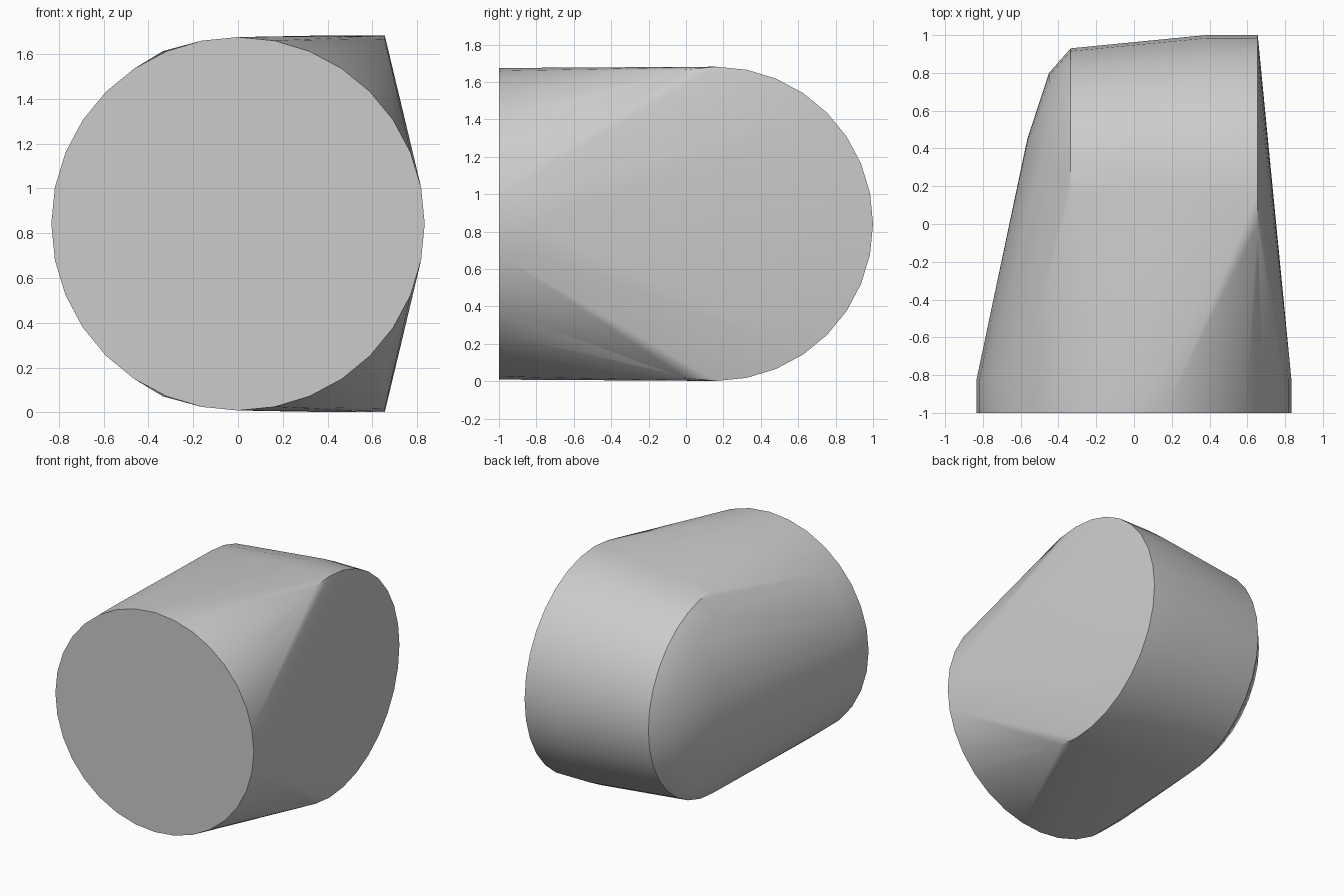
import bpy
import bmesh
from math import sin, cos, pi, radians

if "Cube" in bpy.data.objects:
    bpy.data.objects.remove(bpy.data.objects["Cube"], do_unlink=True)

SIDES = 32
MID_Z = 0.842   # height of both axes
HUB_Y = 0.16    # depth of the sideways axis


def ring(bm, radius, place):
    """Add one circle of points, placed by a function of its two offsets."""
    for i in range(SIDES):
        a = 2 * pi * i / SIDES
        bm.verts.new(place(radius * cos(a), radius * sin(a)))


bm = bmesh.new()

# Short round drum at the front, along y
for y in (-1.0, -0.82):
    ring(bm, 0.833, lambda u, v: (u, y, MID_Z + v))

# Sideways drum along x, with a stepped dome on its -x end
for x, r in ((0.655, 0.84), (0.38, 0.84), (-0.335, 0.77), (-0.45, 0.64), (-0.565, 0.29)):
    ring(bm, r, lambda u, v: (x, HUB_Y + u, MID_Z + v))

# Wrap both drums in one convex skin
hull = bmesh.ops.convex_hull(bm, input=bm.verts[:])
spare = {g for g in hull["geom_interior"] + hull["geom_unused"]
         if isinstance(g, bmesh.types.BMVert)}
bmesh.ops.delete(bm, geom=list(spare), context="VERTS")
bmesh.ops.dissolve_limit(bm, angle_limit=radians(0.5), verts=bm.verts[:], edges=bm.edges[:])
bmesh.ops.recalc_face_normals(bm, faces=bm.faces[:])

mesh = bpy.data.meshes.new("rounded_body")
bm.to_mesh(mesh)
bm.free()
body = bpy.data.objects.new("rounded_body", mesh)
bpy.context.collection.objects.link(body)

# Plain grey
grey = bpy.data.materials.new("light_grey")
grey.use_nodes = True
colour = (0.6, 0.6, 0.6, 1)
grey.diffuse_color = colour
grey.node_tree.nodes["Principled BSDF"].inputs["Base Color"].default_value = colour
mesh.materials.append(grey)

bpy.ops.object.select_all(action="DESELECT")
body.select_set(True)
bpy.context.view_layer.objects.active = body
bpy.ops.object.shade_smooth_by_angle(angle=radians(30))
